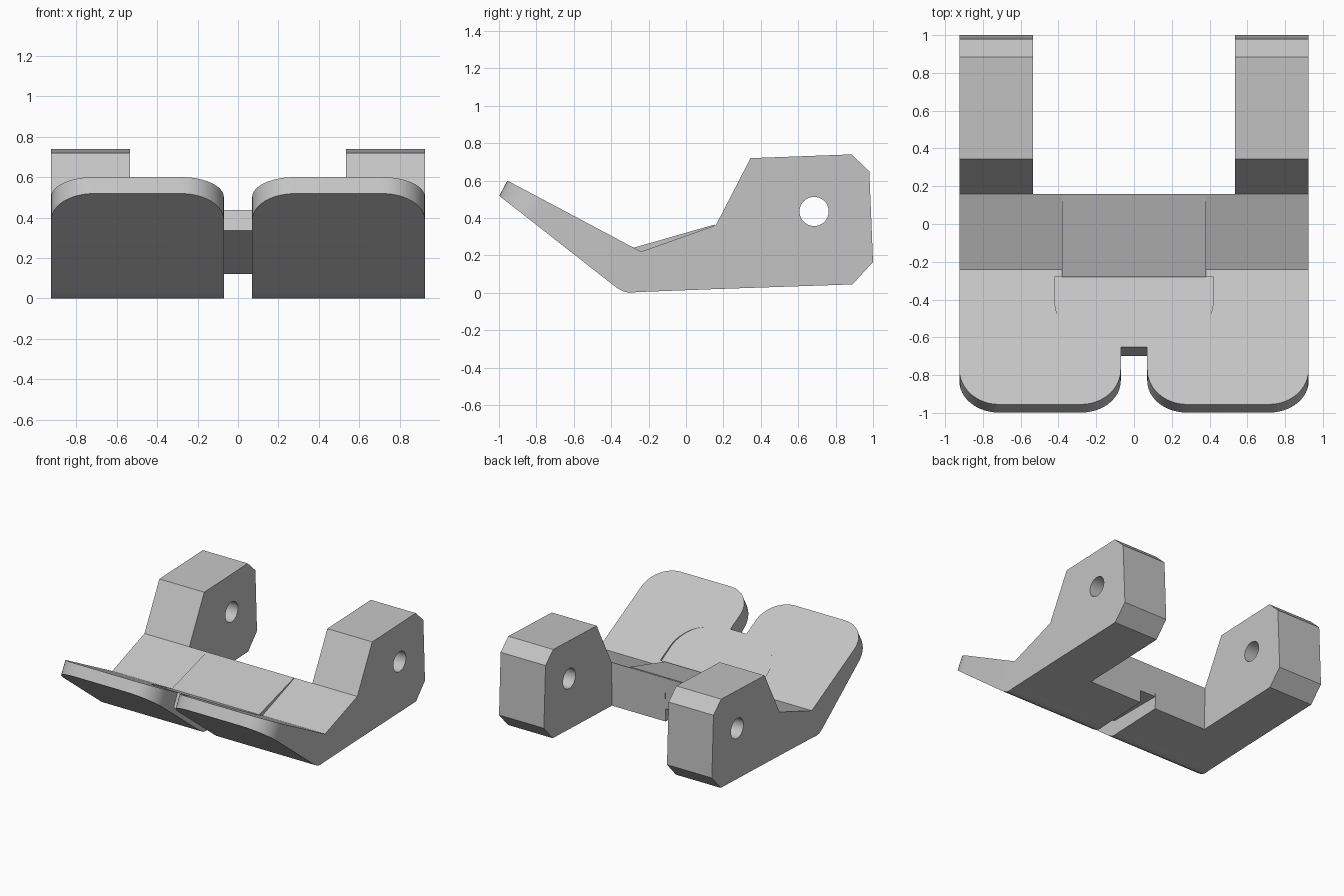
import bpy, bmesh, math
from mathutils import Vector

cube = bpy.data.objects.get("Cube")
if cube:
    bpy.data.objects.remove(cube, do_unlink=True)

GREY = (0.55, 0.55, 0.55, 1)
grey = bpy.data.materials.new("light grey")
grey.use_nodes = True
grey.diffuse_color = GREY
grey.node_tree.nodes["Principled BSDF"].inputs["Base Color"].default_value = GREY


def solid(name, bottom, top):
    """Closed solid between two matching outlines."""
    bm = bmesh.new()
    a = [bm.verts.new(p) for p in bottom]
    b = [bm.verts.new(p) for p in top]
    bm.faces.new(a[::-1])
    bm.faces.new(b)
    for i in range(len(a)):
        j = (i + 1) % len(a)
        bm.faces.new((a[i], a[j], b[j], b[i]))
    bmesh.ops.recalc_face_normals(bm, faces=bm.faces)
    mesh = bpy.data.meshes.new(name)
    bm.to_mesh(mesh)
    bm.free()
    mesh.materials.append(grey)
    ob = bpy.data.objects.new(name, mesh)
    bpy.context.collection.objects.link(ob)
    return ob


def side_prism(name, profile, x0, x1):
    """Extrude a (y, z) profile across the width."""
    return solid(name, [(x0, y, z) for y, z in profile], [(x1, y, z) for y, z in profile])


def boolean(ob, cutter, operation):
    mod = ob.modifiers.new("cut", 'BOOLEAN')
    mod.object, mod.operation, mod.solver = cutter, operation, 'EXACT'
    bpy.context.view_layer.objects.active = ob
    bpy.ops.object.modifier_apply(modifier=mod.name)


def rounded_outline(x0, x1, far, r, steps=12):
    """Rectangle from v = 0 to v = far with its two v = 0 corners rounded."""
    pts = [(x1, far), (x0, far)]
    for cx, start in ((x0 + r, math.pi), (x1 - r, 1.5 * math.pi)):
        for i in range(steps + 1):
            t = start + i * math.pi / 2 / steps
            pts.append((cx + r * math.cos(t), r + r * math.sin(t)))
    return pts


# Key measurements
WIDTH, GAP, ARM_IN, BACK = 0.925, 0.07, 0.535, 0.16
tip = Vector((0, -0.955, 0.6))
slope = (Vector((0, -0.24, 0.22)) - tip).normalized()
normal = Vector((0, -slope.z, slope.y))

flap_profile = [(-1.0, 0.52), (-0.955, 0.6), (-0.24, 0.22), (BACK, 0.362), (BACK - 0.005, 0.02),
                (-0.235, 0.005), (-0.26, 0.004), (-0.30, 0), (-0.335, 0.007),
                (-0.37, 0.027), (-0.40, 0.05)]
bridge_profile = [(-0.65, 0.438), (-0.24, 0.22), (BACK, 0.362), (BACK - 0.005, 0.12),
                  (-0.30, 0.12), (-0.70, 0.335)]
arm_profile = [(BACK, 0.362), (0.345, 0.72), (0.885, 0.74), (0.98, 0.65),
               (1.0, 0.165), (0.89, 0.045), (BACK - 0.005, 0.02)]

# Shallow pocket cutter fading out along the flaps
outline = [(x, v - 0.62) for x, v in rounded_outline(-0.42, 0.42, 0.34, 0.22)]
pocket = solid("pocket_cutter", [(x, y, 0.222 - 0.59 * (y + 0.28)) for x, y in outline],
               [(x, y, 0.9) for x, y in outline])

# Thin bridge joining the two flaps
bridge = side_prism("centre_bridge", bridge_profile, -GAP, GAP)
boolean(bridge, pocket, 'DIFFERENCE')

for side, label in ((1, "left"), (-1, "right")):
    # Sloping flap with rounded tip corners, including its half of the crossbar
    flap = side_prism(label + "_flap", flap_profile, side * GAP, side * WIDTH)
    rim = [Vector((side * x, 0, 0)) + tip + slope * v
           for x, v in rounded_outline(GAP, WIDTH, 3, 0.21)]
    mask = solid("rounding_cutter", [p - normal * 2 for p in rim], [p + normal * 2 for p in rim])
    boolean(flap, mask, 'INTERSECT')
    boolean(flap, pocket, 'DIFFERENCE')
    bpy.data.objects.remove(mask, do_unlink=True)

    # Rear lug with a pin hole
    arm = side_prism(label + "_arm", arm_profile, side * ARM_IN, side * WIDTH)
    circle = [(0.685 + 0.078 * math.cos(i * math.tau / 40),
               0.435 + 0.078 * math.sin(i * math.tau / 40)) for i in range(40)]
    drill = side_prism("hole_cutter", circle, -1.2, 1.2)
    boolean(arm, drill, 'DIFFERENCE')
    bpy.data.objects.remove(drill, do_unlink=True)

bpy.data.objects.remove(pocket, do_unlink=True)

# Slightly raised plate on the crossbar
side_prism("centre_plate", [(-0.28, 0.2), (-0.28, 0.241), (0.152, 0.365), (0.152, 0.3)],
           -0.38, 0.38)

# Smooth the curves while keeping edges crisp
bpy.ops.object.select_all(action='DESELECT')
for ob in bpy.context.collection.objects:
    if ob.type == 'MESH' and grey.name in ob.data.materials:
        ob.select_set(True)
        bpy.context.view_layer.objects.active = ob
bpy.ops.object.shade_smooth_by_angle(angle=math.radians(20))
